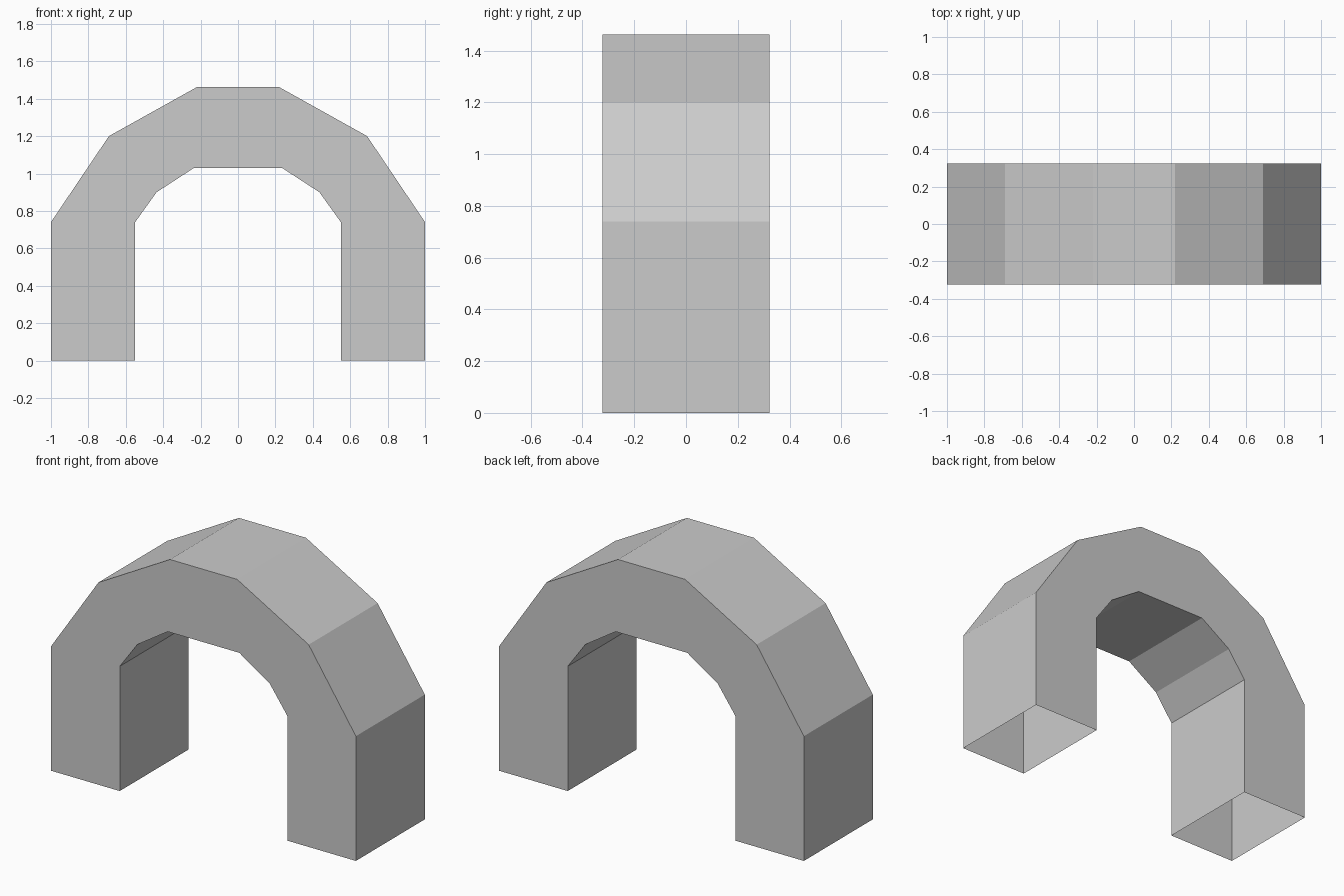
import bpy, bmesh

cube = bpy.data.objects.get("Cube")
if cube:
    bpy.data.objects.remove(cube, do_unlink=True)

HALF_DEPTH = 0.323

# Half of the arch: (outer point, inner point) pairs from the foot to the crown
half = [((1.0, 0.0), (0.55, 0.0)),
        ((1.0, 0.74), (0.55, 0.74)),
        ((0.69, 1.2), (0.435, 0.9)),
        ((0.22, 1.462), (0.235, 1.03))]


def flip(pair):
    return tuple((-x, z) for x, z in pair)


sections = half + [flip(p) for p in reversed(half)]

# Grey stone colour
stone = bpy.data.materials.new("light grey")
stone.use_nodes = True
colour = (0.6, 0.6, 0.6, 1.0)
stone.diffuse_color = colour
stone.node_tree.nodes["Principled BSDF"].inputs["Base Color"].default_value = colour

# Sweep a rectangular section along the arch, leaving both feet open
bm = bmesh.new()
rings = []
for outer, inner in sections:
    corners = [(outer, -1), (outer, 1), (inner, 1), (inner, -1)]
    rings.append([bm.verts.new((x, side * HALF_DEPTH, z)) for (x, z), side in corners])
for a, b in zip(rings, rings[1:]):
    for i in range(4):
        j = (i + 1) % 4
        bm.faces.new((a[i], a[j], b[j], b[i]))
bmesh.ops.recalc_face_normals(bm, faces=bm.faces)

mesh = bpy.data.meshes.new("arch")
bm.to_mesh(mesh)
bm.free()
mesh.materials.append(stone)
arch = bpy.data.objects.new("arch", mesh)
bpy.context.collection.objects.link(arch)
